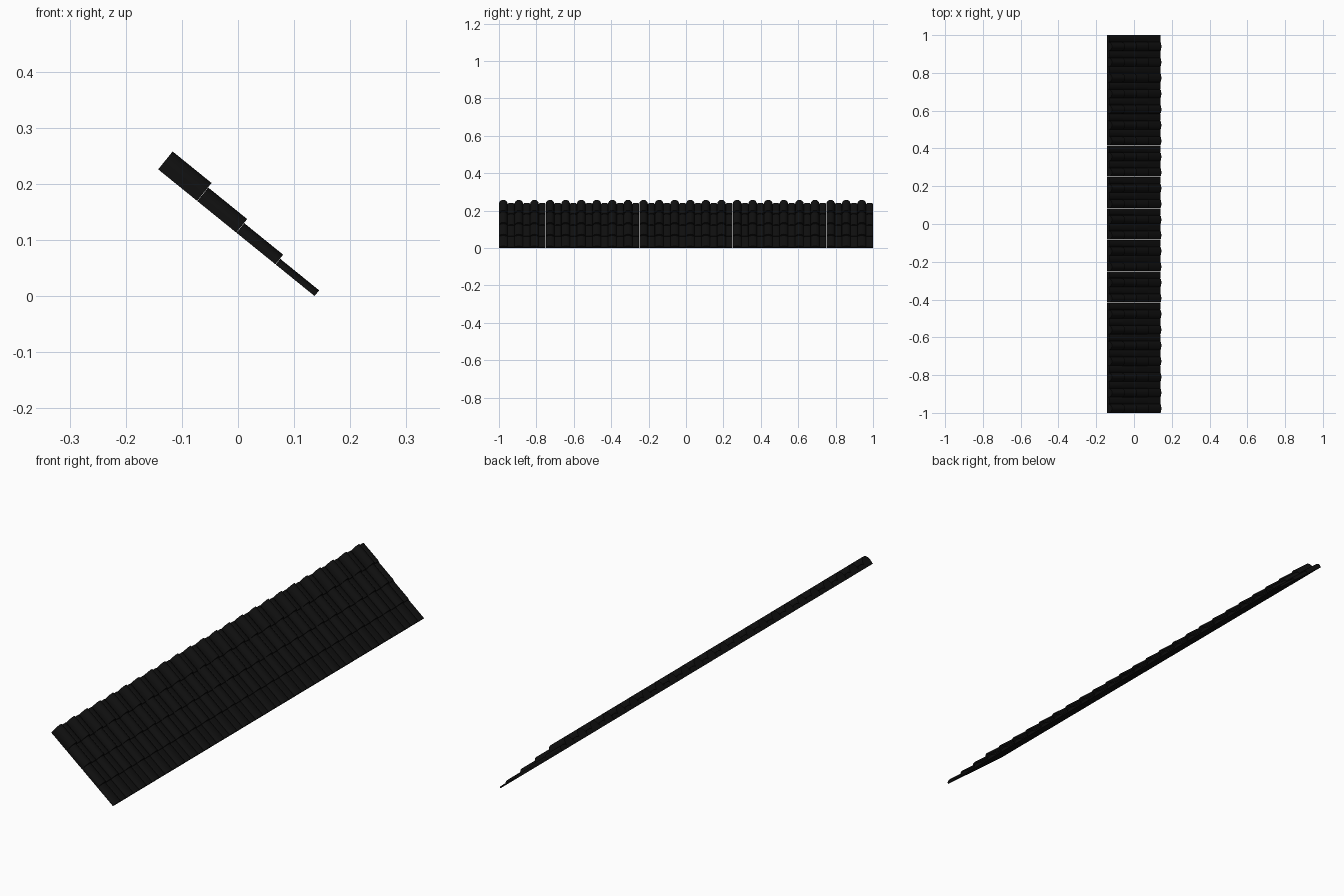
import bpy, bmesh, math
from mathutils import Vector

if "Cube" in bpy.data.objects:
    bpy.data.objects.remove(bpy.data.objects["Cube"])

COLUMNS = 24
PITCH = 2.0 / COLUMNS
HEIGHTS = [0.041, 0.031, 0.022, 0.013]   # roll height, ridge row to eave row
ROW = 0.0898
GAP = 0.0006

ang = math.radians(39)
down = Vector((math.cos(ang), 0, -math.sin(ang)))
out = Vector((math.sin(ang), 0, math.cos(ang)))
start = Vector((-0.1425, 0, ROW * 4 * math.sin(ang)))

mat = bpy.data.materials.new("charcoal")
mat.diffuse_color = (0.005, 0.005, 0.005, 1)
mat.use_nodes = True
mat.node_tree.nodes["Principled BSDF"].inputs["Base Color"].default_value = mat.diffuse_color


def bump(y0, y1, h, base, n):
    """Half-ellipse sitting on short vertical sides."""
    c, r = (y0 + y1) / 2, (y1 - y0) / 2
    return [(c - r * math.cos(math.pi * i / n),
             base + (h - base) * math.sin(math.pi * i / n)) for i in range(n + 1)]


def tile_profile(h):
    # big roll, then a lower pan, on a flat underside
    mid = 0.046
    pts = [(GAP / 2, 0)]
    pts += bump(GAP / 2, mid, h, h * 0.3, 12)
    pts += bump(mid + 0.0005, PITCH - GAP / 2, h * 0.5, h * 0.3, 8)
    pts.append((PITCH - GAP / 2, 0))
    return pts


def tile_row(index, h):
    bm = bmesh.new()
    prof = tile_profile(h)
    u0, u1 = ROW * index + GAP / 2, ROW * (index + 1) - GAP / 2
    for c in range(COLUMNS):
        y0 = -1 + c * PITCH
        rings = []
        for u in (u0, u1):
            rings.append([bm.verts.new(start + down * u + out * v + Vector((0, y0 + y, 0)))
                          for y, v in prof])
        a, b = rings
        n = len(prof)
        for i in range(n):
            j = (i + 1) % n
            bm.faces.new((a[i], a[j], b[j], b[i]))
        bm.faces.new(a)
        bm.faces.new(b[::-1])
    bmesh.ops.recalc_face_normals(bm, faces=bm.faces)
    me = bpy.data.meshes.new(f"tile_row_{index + 1}")
    bm.to_mesh(me)
    bm.free()
    ob = bpy.data.objects.new(me.name, me)
    bpy.context.collection.objects.link(ob)
    me.materials.append(mat)
    bpy.ops.object.select_all(action='DESELECT')
    ob.select_set(True)
    bpy.context.view_layer.objects.active = ob
    bpy.ops.object.shade_smooth_by_angle(angle=math.radians(40))


# four courses of roof tiles, ridge to eave
for k, height in enumerate(HEIGHTS):
    tile_row(k, height)
